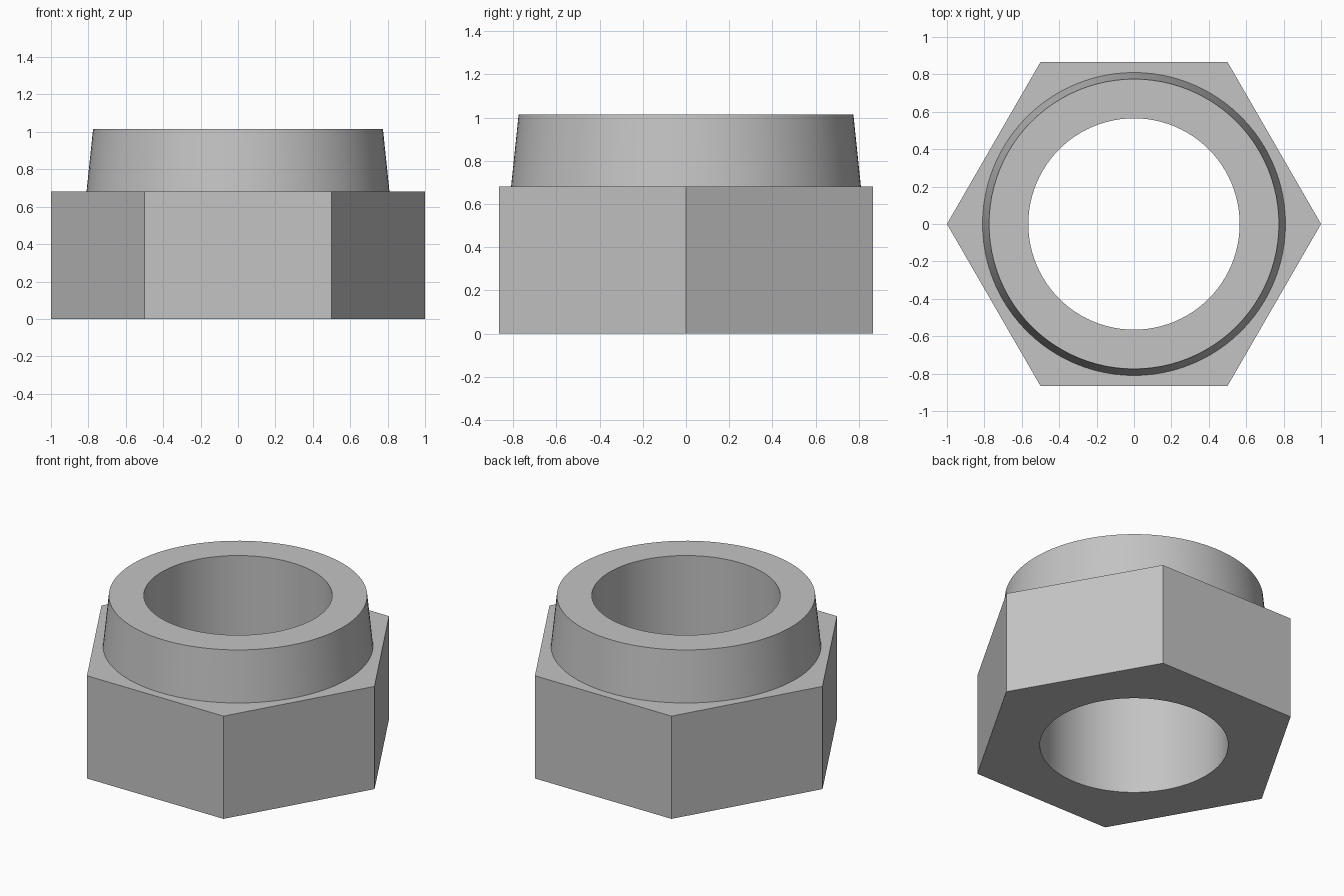
import bpy, bmesh
from math import cos, sin, tau, radians

cube = bpy.data.objects.get("Cube")
if cube:
    bpy.data.objects.remove(cube, do_unlink=True)

SIDES = 6
ARC = 16                      # bore segments per hexagon side
SEGMENTS = SIDES * ARC
HEX_RADIUS, BORE_RADIUS = 1.0, 0.565
COLLAR_BASE, COLLAR_TOP = 0.81, 0.775
HEX_HEIGHT, HEIGHT = 0.68, 1.015

steel = bpy.data.materials.new("plain grey metal")
steel.use_nodes = True
steel.diffuse_color = (0.55, 0.55, 0.55, 1)
steel.node_tree.nodes["Principled BSDF"].inputs["Base Color"].default_value = steel.diffuse_color

bm = bmesh.new()


def ring(radius, z, count=SEGMENTS):
    return [bm.verts.new((radius * cos(tau * i / count), radius * sin(tau * i / count), z))
            for i in range(count)]


def wall(a, b):
    """Join two rings of equal count with quads."""
    n = len(a)
    for i in range(n):
        j = (i + 1) % n
        bm.faces.new((a[i], a[j], b[j], b[i]))


def hex_cap(corners, circle):
    """Fill between the hexagon and a circle, one face per side."""
    for s in range(SIDES):
        arc = [circle[(s * ARC + k) % SEGMENTS] for k in range(ARC + 1)]
        bm.faces.new([corners[(s + 1) % SIDES], corners[s]] + arc)


# Hexagonal body
hex_low = ring(HEX_RADIUS, 0, SIDES)
hex_high = ring(HEX_RADIUS, HEX_HEIGHT, SIDES)
bore_low = ring(BORE_RADIUS, 0)
collar_low = ring(COLLAR_BASE, HEX_HEIGHT)
wall(hex_low, hex_high)
hex_cap(hex_low, bore_low)
hex_cap(hex_high, collar_low)

# Tapered collar, flat rim and through bore
collar_high = ring(COLLAR_TOP, HEIGHT)
bore_high = ring(BORE_RADIUS, HEIGHT)
wall(collar_low, collar_high)
wall(collar_high, bore_high)
wall(bore_high, bore_low)

bmesh.ops.recalc_face_normals(bm, faces=bm.faces)
mesh = bpy.data.meshes.new("collared_hex_nut")
bm.to_mesh(mesh)
bm.free()
mesh.materials.append(steel)

nut = bpy.data.objects.new("collared_hex_nut", mesh)
bpy.context.collection.objects.link(nut)
bpy.ops.object.select_all(action='DESELECT')
nut.select_set(True)
bpy.context.view_layer.objects.active = nut
bpy.ops.object.shade_smooth_by_angle(angle=radians(30))
